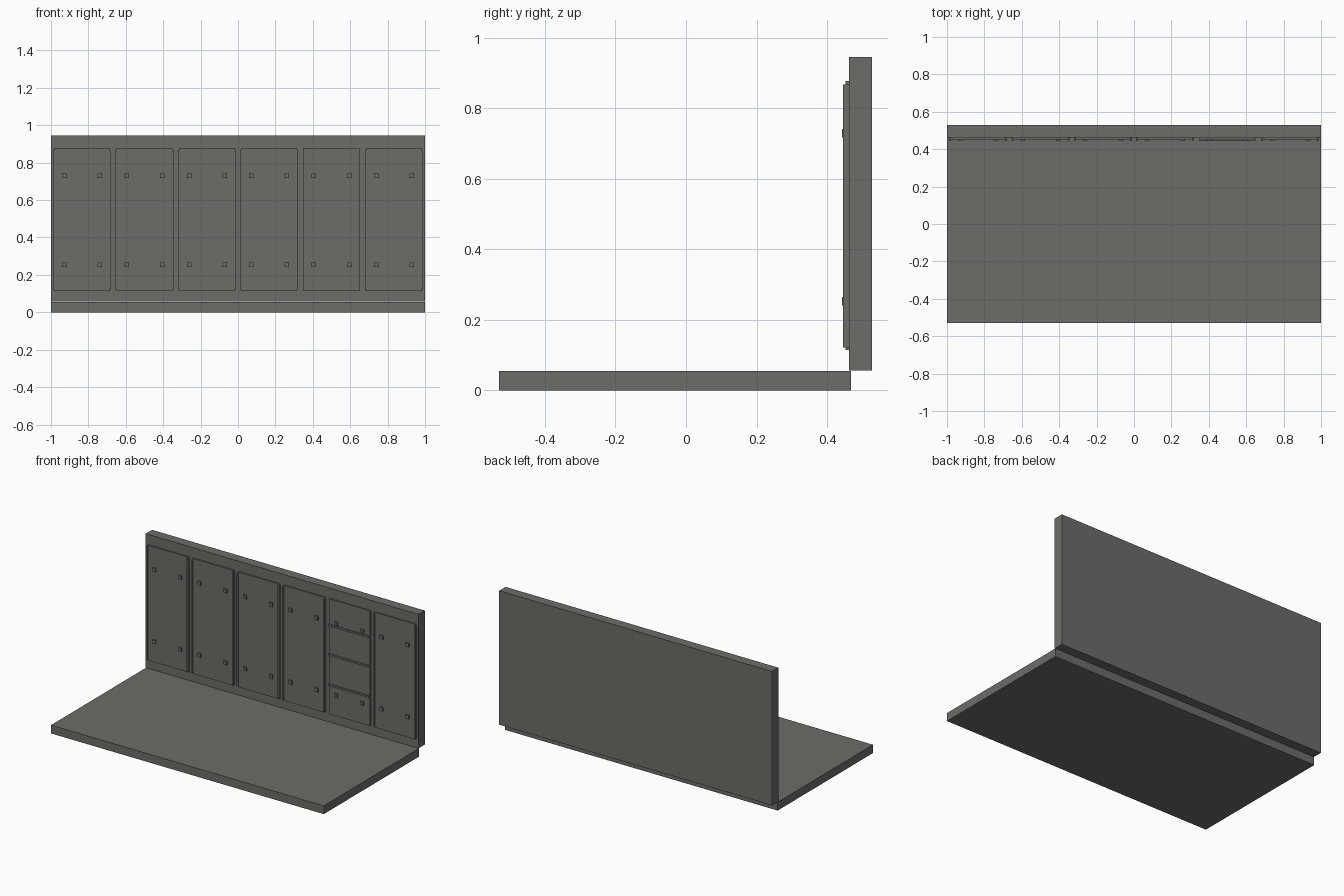
import bpy
import bmesh
from mathutils import Matrix, Vector

if "Cube" in bpy.data.objects:
    bpy.data.objects.remove(bpy.data.objects["Cube"])

grey = bpy.data.materials.new("dark_warm_grey")
grey.diffuse_color = (0.15, 0.15, 0.14, 1)
grey.use_nodes = True
grey.node_tree.nodes["Principled BSDF"].inputs["Base Color"].default_value = grey.diffuse_color


def boxes(name, spans):
    """One object from boxes given as (x0, x1, y0, y1, z0, z1)."""
    bm = bmesh.new()
    for x0, x1, y0, y1, z0, z1 in spans:
        size = Vector((x1 - x0, y1 - y0, z1 - z0))
        centre = Vector((x0 + x1, y0 + y1, z0 + z1)) / 2
        bmesh.ops.create_cube(
            bm, size=1, matrix=Matrix.Translation(centre) @ Matrix.Diagonal(size.to_4d()))
    mesh = bpy.data.meshes.new(name)
    bm.to_mesh(mesh)
    bm.free()
    mesh.materials.append(grey)
    obj = bpy.data.objects.new(name, mesh)
    bpy.context.collection.objects.link(obj)
    return obj


# Floor slab and back wall
boxes("floor_slab", [(-1, 1, -0.53, 0.468, 0, 0.055)])
boxes("back_wall", [(-1, 1, 0.462, 0.528, 0.057, 0.945)])

PANEL_Y, TRIM_Y, BOLT_Y, BACK_Y = 0.4525, 0.445, 0.4425, 0.465

for i in range(6):
    cx = (i - 2.5) / 3
    # Thin wall panel
    boxes(f"wall_panel_{i}", [(cx - 0.15, cx + 0.15, PANEL_Y, BACK_Y, 0.115, 0.878)])
    if i == 4:
        # Horizontal ribs on the louvred panel
        boxes("panel_ribs", [(cx - 0.15, cx + 0.15, TRIM_Y, BACK_Y, z - 0.006, z + 0.006)
                             for z in (0.706, 0.51, 0.31)])
    else:
        # Vertical trim strips on both panel edges
        boxes(f"trim_strips_{i}", [(cx + s - 0.005, cx + s + 0.005, TRIM_Y, BACK_Y, 0.122, 0.868)
                                   for s in (-0.15, 0.15)])
    # Four square bolts
    boxes(f"bolts_{i}", [(cx + s - 0.012, cx + s + 0.012, BOLT_Y, BACK_Y, z - 0.012, z + 0.012)
                         for s in (-0.095, 0.095) for z in (0.73, 0.253)])
